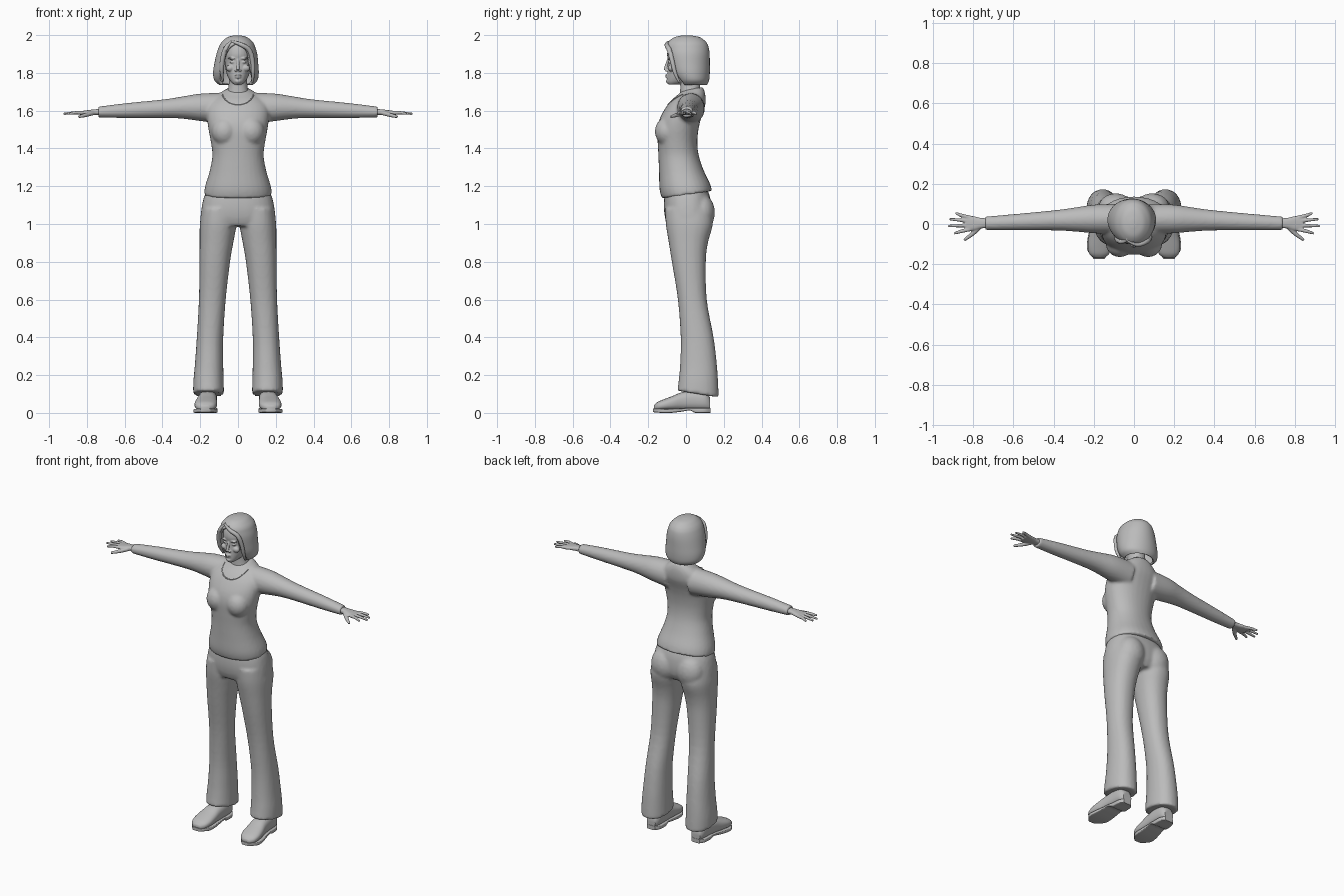
import bpy, bmesh, math
from mathutils import Vector, Matrix

if "Cube" in bpy.data.objects:
    bpy.data.objects.remove(bpy.data.objects["Cube"])

grey = bpy.data.materials.new("plain_grey")
grey.use_nodes = True
COLOUR = (0.5, 0.5, 0.5, 1)
grey.diffuse_color = COLOUR
grey.node_tree.nodes["Principled BSDF"].inputs["Base Color"].default_value = COLOUR

X, Y, Z = Vector((1, 0, 0)), Vector((0, 1, 0)), Vector((0, 0, 1))
SIDES = (("left", 1), ("right", -1))


def spline(rows, k=4):
    """Smoothly interpolate rows of numbers."""
    out = []
    for i in range(len(rows) - 1):
        quad = rows[max(i - 1, 0)], rows[i], rows[i + 1], rows[min(i + 2, len(rows) - 1)]
        for step in range(k):
            t = step / k
            out.append([q + t / 2 * (r - p + t * (2 * p - 5 * q + 4 * r - s + t * (3 * (q - r) + s - p)))
                        for p, q, r, s in zip(*quad)])
    return out + [list(rows[-1])]


def ring(centre, u, v, ru, rv, power=2.0, n=32):
    """Superellipse in the plane of u and v."""
    def bend(c):
        return math.copysign(abs(c) ** (2 / power), c)
    angles = [math.tau * i / n for i in range(n)]
    return [centre + u * ru * bend(math.cos(a)) + v * rv * bend(math.sin(a)) for a in angles]


def loft(bm, rings):
    loops = [[bm.verts.new(p) for p in r] for r in rings]
    n = len(loops[0])
    for a, b in zip(loops, loops[1:]):
        for j in range(n):
            bm.faces.new((a[j], a[(j + 1) % n], b[(j + 1) % n], b[j]))
    bm.faces.new(loops[0][::-1])
    bm.faces.new(loops[-1])


def column(bm, rows, side=1, power=2.2):
    """Upright loft from rows of z, centre x, half width, front y, back y, slope."""
    rings = []
    for z, cx, hw, y0, y1, slope in spline(rows):
        rings.append(ring(Vector((side * cx, (y0 + y1) / 2, z)), X, Y + Z * slope,
                          hw, (y1 - y0) / 2, power))
    loft(bm, rings)


def limb(bm, rows, side, power=2.0):
    """Sideways loft from rows of x, low z, high z, front y, back y."""
    loft(bm, [ring(Vector((side * x, (y0 + y1) / 2, (z0 + z1) / 2)), Y, Z,
                   (y1 - y0) / 2, (z1 - z0) / 2, power) for x, z0, z1, y0, y1 in spline(rows)])


def tube(bm, points, n=12, k=5):
    """Round tube through points of x, y, z, radius."""
    rows = spline(points, k)
    path = [Vector(r[:3]) for r in rows]
    rings = []
    for i, row in enumerate(rows):
        along = (path[min(i + 1, len(path) - 1)] - path[max(i - 1, 0)]).normalized()
        u = along.cross(Z if abs(along.z) < 0.9 else Y).normalized()
        rings.append(ring(path[i], u, along.cross(u), row[3], row[3], n=n))
    loft(bm, rings)


def blob(bm, centre, size):
    bmesh.ops.create_uvsphere(bm, u_segments=20, v_segments=12, radius=1,
                              matrix=Matrix.Translation(centre) @ Matrix.Diagonal((*size, 1)))


def finish(name, bm, voxel=0, smooth=3, recalc=True):
    if recalc:
        bmesh.ops.recalc_face_normals(bm, faces=bm.faces)
    mesh = bpy.data.meshes.new(name)
    bm.to_mesh(mesh)
    bm.free()
    mesh.materials.append(grey)
    mesh.shade_smooth()
    ob = bpy.data.objects.new(name, mesh)
    bpy.context.collection.objects.link(ob)
    if voxel:
        # Fuse overlapping volumes into one soft skin
        mod = ob.modifiers.new("fuse", 'REMESH')
        mod.mode, mod.voxel_size, mod.use_smooth_shade = 'VOXEL', voxel, True
        soft = ob.modifiers.new("soften", 'SMOOTH')
        soft.factor, soft.iterations = 0.5, smooth
    else:
        mesh.set_sharp_from_angle(angle=math.radians(50))
    return ob


# Sweater: torso, bust and sleeves
bm = bmesh.new()
column(bm, [(1.155, 0, .18, -.128, .138, .15), (1.2, 0, .174, -.14, .126, .12),
            (1.28, 0, .15, -.143, .093, .05), (1.36, 0, .136, -.146, .068, 0),
            (1.43, 0, .143, -.15, .06, 0), (1.5, 0, .156, -.152, .066, 0),
            (1.56, 0, .164, -.138, .08, 0), (1.62, 0, .165, -.105, .1, 0),
            (1.66, 0, .14, -.072, .104, 0), (1.69, 0, .1, -.045, .1, .1),
            (1.715, 0, .06, -.024, .088, .2)])
for _, s in SIDES:
    blob(bm, (s * .07, -.1, 1.49), (.07, .065, .075))
    limb(bm, [(.08, 1.53, 1.695, -.05, .1), (.2, 1.545, 1.69, -.046, .096),
              (.3, 1.558, 1.674, -.037, .081), (.4, 1.561, 1.659, -.032, .068),
              (.6, 1.561, 1.639, -.031, .049), (.74, 1.564, 1.621, -.03, .037)], s)
sweater = finish("sweater", bm, .009)

# Scooped neckline laid on the chest
bpy.context.view_layer.update()
solid = sweater.evaluated_get(bpy.context.evaluated_depsgraph_get())
trim = []
for i in range(-8, 9):
    a = i * .17
    hit, spot, _, _ = solid.ray_cast(Vector((.085 * math.sin(a), -1, 1.7 - .068 * math.cos(a))), Y)
    if hit:
        trim.append((*spot, .003))
if len(trim) > 2:
    bm = bmesh.new()
    tube(bm, trim, 8, 2)
    finish("neckline", bm)

# Trousers: hips, seat and flared legs
bm = bmesh.new()
column(bm, [(1.19, 0, .16, -.105, .11, 0), (1.14, 0, .181, -.115, .128, 0),
            (1.08, 0, .194, -.117, .135, 0), (1.03, 0, .198, -.11, .13, 0),
            (.99, 0, .185, -.095, .11, 0)], power=2.4)
for _, s in SIDES:
    blob(bm, (s * .09, .08, 1.06), (.088, .073, .1))
    column(bm, [(1.08, .1, .09, -.11, .13, 0), (1, .105, .097, -.107, .142, 0),
                (.9, .114, .089, -.091, .116, 0), (.8, .123, .081, -.075, .105, 0),
                (.6, .136, .071, -.043, .11, 0), (.4, .148, .07, -.028, .146, 0),
                (.26, .153, .075, -.031, .163, 0), (.17, .156, .08, -.038, .17, -.08),
                (.1, .156, .082, -.046, .173, -.16)], s)
finish("trousers", bm, .01)

# Hands
for label, s in SIDES:
    bm = bmesh.new()
    limb(bm, [(.71, 1.576, 1.61, -.02, .028), (.76, 1.577, 1.607, -.022, .03),
              (.8, 1.577, 1.602, -.033, .039), (.84, 1.578, 1.597, -.034, .041)], s, 2.5)
    for base, tip_x, tip_y in ((-.026, .895, -.047), (-.006, .925, -.01),
                               (.014, .918, .024), (.032, .888, .055)):
        tube(bm, [(s * .815, base, 1.588, .01), (s * .86, (base + tip_y) / 2, 1.589, .009),
                  (s * tip_x, tip_y, 1.583, .006)])
    tube(bm, [(s * .765, -.012, 1.588, .012), (s * .805, -.05, 1.577, .011),
              (s * .845, -.08, 1.567, .007)])
    finish(label + "_hand", bm, .004, 2)

# Shoes: rounded upper on a sole with a heel
for label, s in SIDES:
    upper, sole = bmesh.new(), bmesh.new()
    for bm, rows, power in (
            (upper, [(.128, .158, .03, .012, .08), (.1, .158, .045, .012, .115),
                     (.04, .159, .049, .012, .12), (-.02, .163, .052, .012, .11),
                     (-.07, .168, .058, .012, .09), (-.115, .171, .059, .012, .073),
                     (-.15, .173, .048, .012, .058), (-.17, .174, .022, .014, .04)], 2.4),
            (sole, [(.13, .158, .028, 0, .026), (.1, .158, .047, 0, .026),
                    (.05, .159, .05, 0, .026), (.02, .162, .052, .013, .026),
                    (-.02, .165, .055, .007, .024), (-.08, .17, .062, 0, .022),
                    (-.13, .173, .059, 0, .022), (-.175, .174, .025, .004, .024)], 7)):
        loft(bm, [ring(Vector((s * cx, y, (z0 + z1) / 2)), X, Z, hw, (z1 - z0) / 2, power)
                  for y, cx, hw, z0, z1 in spline(rows)])
    finish(label + "_shoe_upper", upper)
    finish(label + "_shoe_sole", sole)

# Head with neck and facial features
bm = bmesh.new()
column(bm, [(1.68, 0, .062, -.032, .08, 0), (1.73, 0, .05, -.03, .075, 0),
            (1.79, 0, .048, -.03, .07, 0)])
column(bm, [(1.738, 0, .02, -.093, -.04, 0), (1.752, 0, .037, -.1, .01, 0),
            (1.78, 0, .054, -.1, .06, 0), (1.815, 0, .065, -.098, .09, 0),
            (1.86, 0, .07, -.095, .1, 0), (1.9, 0, .073, -.1, .1, 0),
            (1.94, 0, .065, -.09, .093, 0), (1.97, 0, .045, -.06, .07, 0)])
tube(bm, [(0, -.094, 1.868, .007), (0, -.104, 1.838, .008), (0, -.11, 1.815, .01)])
blob(bm, (0, -.1, 1.787), (.019, .011, .006))
blob(bm, (0, -.098, 1.777), (.017, .011, .006))
blob(bm, (0, -.092, 1.756), (.018, .014, .013))
for _, s in SIDES:
    blob(bm, (s * .011, -.102, 1.813), (.008, .009, .007))
    blob(bm, (s * .03, -.09, 1.877), (.024, .01, .006))
    blob(bm, (s * .029, -.085, 1.857), (.015, .01, .007))
    blob(bm, (s * .041, -.078, 1.825), (.022, .017, .018))
finish("head", bm, .0035, 2)

# Bobbed hair: a shell open around the face
bm = bmesh.new()
loops = []
for z, cx, hw, y0, y1, gap in spline([
        (1.737, -.01, .09, -.045, .112, 1), (1.76, -.011, .114, -.06, .122, .9),
        (1.8, -.011, .121, -.085, .126, .75), (1.85, -.009, .116, -.1, .126, .66),
        (1.9, -.006, .108, -.107, .125, .6), (1.935, -.005, .097, -.105, .12, .42),
        (1.955, -.004, .088, -.099, .112, .15), (1.972, -.004, .074, -.086, .098, 0),
        (1.99, -.004, .05, -.058, .07, 0), (1.999, -.004, .014, -.015, .022, 0)]):
    gap, n = max(gap, 0), 48
    angles = [gap + (math.tau - 2 * gap) * i / n for i in range(n + 1)]
    loops.append([bm.verts.new((cx + hw * math.sin(a), (y0 + y1) / 2 - (y1 - y0) / 2 * math.cos(a), z))
                  for a in angles])
for a, b in zip(loops, loops[1:]):
    for j in range(len(a) - 1):
        bm.faces.new((a[j], a[j + 1], b[j + 1], b[j]))
bm.faces.new(loops[-1][:-1])
bmesh.ops.remove_doubles(bm, verts=bm.verts, dist=.00001)
hair = finish("hair", bm, recalc=False)
shell = hair.modifiers.new("thickness", 'SOLIDIFY')
shell.thickness, shell.offset = .012, -1

# Swept fringe locks and the side parting
bm = bmesh.new()
tube(bm, [(-.035, -.082, 1.967, .006), (.015, -.102, 1.95, .011), (.06, -.088, 1.92, .013),
          (.077, -.072, 1.86, .012), (.08, -.058, 1.8, .01), (.076, -.035, 1.75, .005)])
tube(bm, [(-.035, -.082, 1.967, .006), (-.065, -.088, 1.93, .012), (-.082, -.077, 1.87, .013),
          (-.086, -.062, 1.81, .011), (-.08, -.035, 1.755, .005)])
tube(bm, [(-.034, .07, 1.974, .003), (-.03, .04, 1.986, .005), (-.03, -.02, 1.99, .005),
          (-.035, -.082, 1.966, .006)])
finish("fringe", bm)
